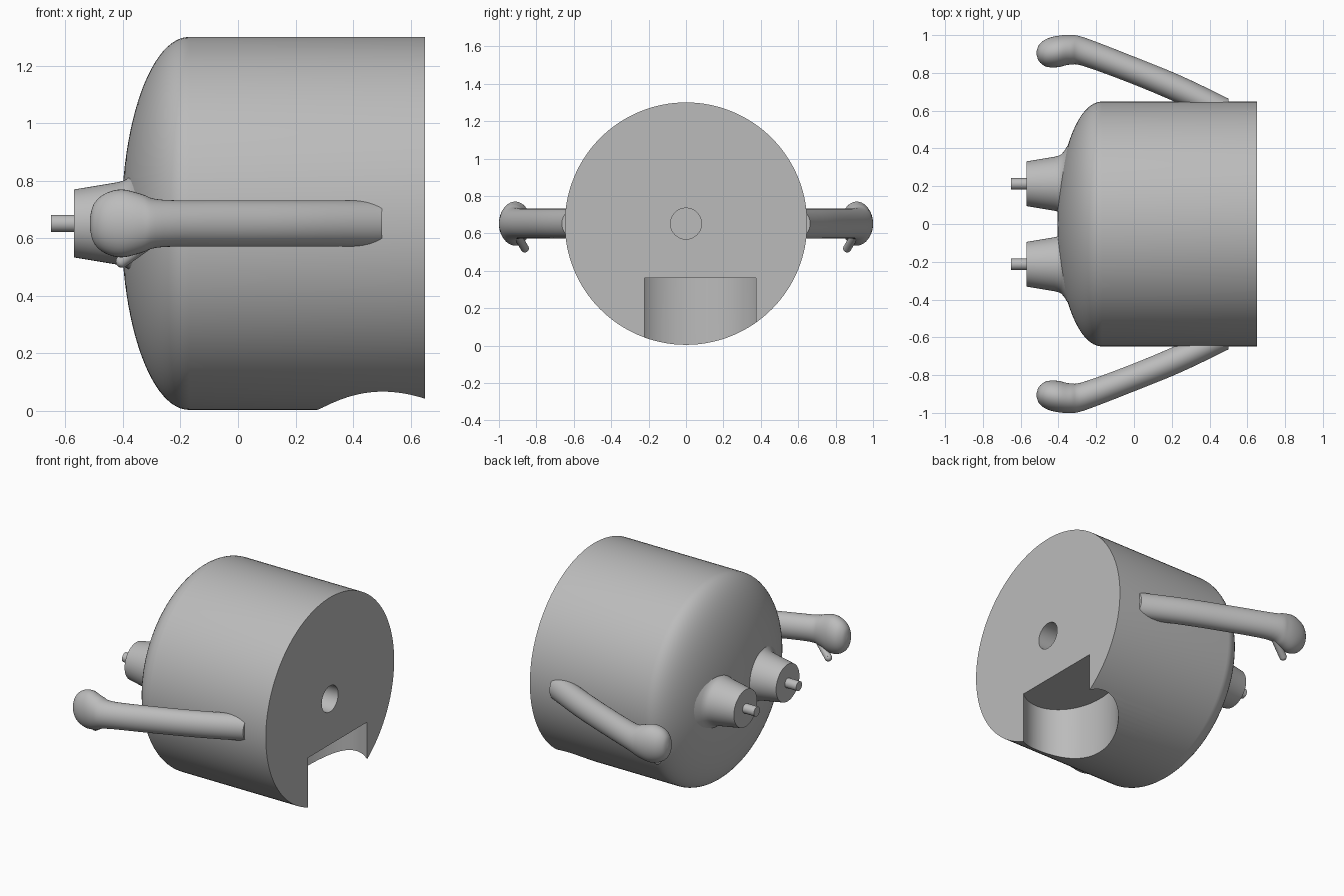
import bpy, bmesh, math
from mathutils import Vector, Matrix

cube = bpy.data.objects.get("Cube")
if cube:
    bpy.data.objects.remove(cube, do_unlink=True)

MID = 0.652  # height of the main axis

grey = bpy.data.materials.new("plain_grey")
grey.use_nodes = True
grey.diffuse_color = (0.5, 0.5, 0.5, 1)
grey.node_tree.nodes["Principled BSDF"].inputs["Base Color"].default_value = (0.5, 0.5, 0.5, 1)


def finish(name, bm):
    bmesh.ops.recalc_face_normals(bm, faces=bm.faces)
    mesh = bpy.data.meshes.new(name)
    bm.to_mesh(mesh)
    bm.free()
    mesh.materials.append(grey)
    obj = bpy.data.objects.new(name, mesh)
    bpy.context.collection.objects.link(obj)
    return obj


def smooth(obj, angle=35):
    bpy.ops.object.select_all(action='DESELECT')
    obj.select_set(True)
    bpy.context.view_layer.objects.active = obj
    bpy.ops.object.shade_smooth_by_angle(angle=math.radians(angle))


def loft(name, sections, sides=48):
    """Skin elliptical sections (x, y, y radius, z radius) along x."""
    bm = bmesh.new()
    rings = []
    for x, y, ry, rz in sections:
        angles = [2 * math.pi * i / sides for i in range(sides)]
        rings.append([bm.verts.new((x, y + ry * math.cos(a), MID + rz * math.sin(a)))
                      for a in angles])
    for a, b in zip(rings, rings[1:]):
        for i in range(sides):
            j = (i + 1) % sides
            bm.faces.new((a[i], a[j], b[j], b[i]))
    bm.faces.new(rings[0])
    bm.faces.new(rings[-1])
    return finish(name, bm)


def turned(name, profile, y=0, sides=48):
    return loft(name, [(x, y, r, r) for x, r in profile], sides)


def smooth_path(keys, steps=5):
    """Catmull-Rom interpolation of section tuples."""
    pts = [Vector(k) for k in keys]
    out = []
    for i in range(len(pts) - 1):
        p0, p1, p2 = pts[max(i - 1, 0)], pts[i], pts[i + 1]
        p3 = pts[min(i + 2, len(pts) - 1)]
        for s in range(steps):
            t = s / steps
            out.append(p1 + (p2 - p0) * t / 2
                       + (2 * p0 - 5 * p1 + 4 * p2 - p3) * t * t / 2
                       + (3 * p1 - p0 - 3 * p2 + p3) * t ** 3 / 2)
    return out + [pts[-1]]


# Body: domed end towards -x, flat end towards +x
dome = []
for i in range(1, 25):
    a = math.pi / 2 * i / 24
    dome.append((-0.17 - 0.235 * math.cos(a), 0.648 * math.sin(a)))
body = turned("body", dome + [(0.65, 0.648)], sides=128)

# Cutters: centre bore and oval notch under the flat end
bore = turned("bore_cutter", [(0.2, 0.083), (0.8, 0.083)])
bm = bmesh.new()
shape = (Matrix.Translation((0.53, 0.06, 0.06)) @ Matrix.Rotation(math.radians(-10), 4, 'Z')
         @ Matrix.Diagonal((0.252, 0.342, 1, 1)))
bmesh.ops.create_cone(bm, cap_ends=True, segments=96, radius1=1, radius2=1,
                      depth=0.6, matrix=shape)
notch = finish("notch_cutter", bm)
bpy.context.view_layer.objects.active = body
for cutter in (bore, notch):
    cutter.hide_render = True
    mod = body.modifiers.new("cut", 'BOOLEAN')
    mod.operation = 'DIFFERENCE'
    mod.solver = 'EXACT'
    mod.object = cutter
    bpy.ops.object.modifier_apply(modifier=mod.name)
    bpy.data.objects.remove(cutter, do_unlink=True)
smooth(body)

# Arm sections, from the rounded hand to the shoulder inside the body
arm_keys = [(-0.515, 0.905, 0.012, 0.016), (-0.502, 0.905, 0.045, 0.066),
            (-0.465, 0.906, 0.073, 0.102), (-0.405, 0.913, 0.083, 0.118),
            (-0.335, 0.922, 0.078, 0.102), (-0.26, 0.910, 0.076, 0.082),
            (0.0, 0.812, 0.074, 0.08), (0.25, 0.708, 0.076, 0.08),
            (0.5, 0.588, 0.076, 0.08)]

for side, word in ((1, "left"), (-1, "right")):
    # Flared nozzle and its thin pin
    y = side * 0.213
    smooth(turned(word + "_nozzle", [(-0.57, 0.118), (-0.42, 0.143), (-0.4, 0.148),
                                     (-0.385, 0.156), (-0.37, 0.172), (-0.35, 0.205)], y))
    smooth(turned(word + "_pin", [(-0.65, 0.03), (-0.55, 0.03)], y, 32))

    # Arm with hand
    keys = [(x, side * cy, ry, rz) for x, cy, ry, rz in arm_keys]
    bm_sections = [Vector(k) for k in smooth_path([Vector(k) for k in keys])]
    smooth(loft(word + "_arm", bm_sections, 40), 60)

    # Thumb: slim rod with a round tip
    root = Vector((-0.29, side * 0.91, 0.60))
    tip = Vector((-0.403, side * 0.862, 0.52))
    axis = tip - root
    bm = bmesh.new()
    turn = axis.to_track_quat('Z', 'Y').to_matrix().to_4x4()
    bmesh.ops.create_cone(bm, cap_ends=True, segments=24, radius1=0.022, radius2=0.022,
                          depth=axis.length, matrix=Matrix.Translation((root + tip) / 2) @ turn)
    bmesh.ops.create_uvsphere(bm, u_segments=24, v_segments=12, radius=0.022,
                              matrix=Matrix.Translation(tip))
    smooth(finish(word + "_thumb", bm))
